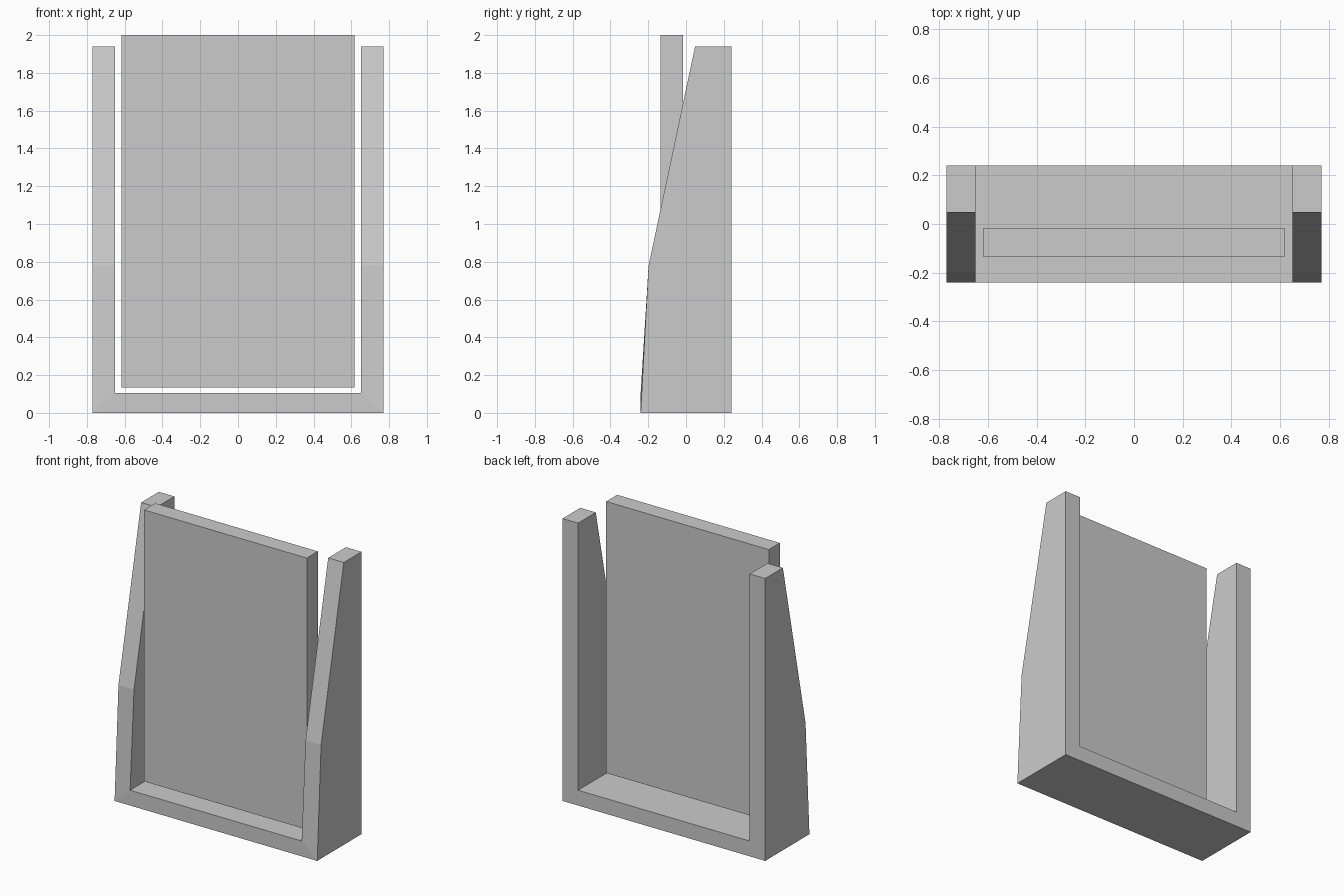
import bpy, bmesh

if "Cube" in bpy.data.objects:
    bpy.data.objects.remove(bpy.data.objects["Cube"])


def finish(bm, name):
    bmesh.ops.recalc_face_normals(bm, faces=bm.faces)
    mesh = bpy.data.meshes.new(name)
    bm.to_mesh(mesh)
    bm.free()
    obj = bpy.data.objects.new(name, mesh)
    bpy.context.collection.objects.link(obj)
    return obj


# U-shaped frame: tapered side arms mitred into a flat base
INNER_X, OUTER_X, BASE_Z = 0.652, 0.77, 0.105
upper = [(-0.198, 0.78), (0.048, 1.94), (0.24, 1.94)]


def profile(bm, x, foot_z):
    points = [(-0.24, foot_z)] + upper + [(0.24, foot_z)]
    return [bm.verts.new((x, y, z)) for y, z in points]


bm = bmesh.new()
sides = []
for s in (-1, 1):
    inner = profile(bm, s * INNER_X, BASE_Z)
    outer = profile(bm, s * OUTER_X, 0)
    bm.faces.new(inner)
    bm.faces.new(outer)
    for i in range(4):
        bm.faces.new((inner[i], inner[i + 1], outer[i + 1], outer[i]))
    sides.append((inner, outer))

# Base joining the two arms: top, bottom, front and back
(li, lo), (ri, ro) = sides
for a, b in ((li, ri), (lo, ro)):
    bm.faces.new((a[0], b[0], b[4], a[4]))
for k in (0, 4):
    bm.faces.new((lo[k], ro[k], ri[k], li[k]))
finish(bm, "support_frame")

# Flat panel standing between the arms
bm = bmesh.new()
bmesh.ops.create_cube(bm, size=1)
bmesh.ops.scale(bm, vec=(1.236, 0.12, 1.865), verts=bm.verts)
bmesh.ops.translate(bm, vec=(0, -0.076, 1.0675), verts=bm.verts)
finish(bm, "panel")
